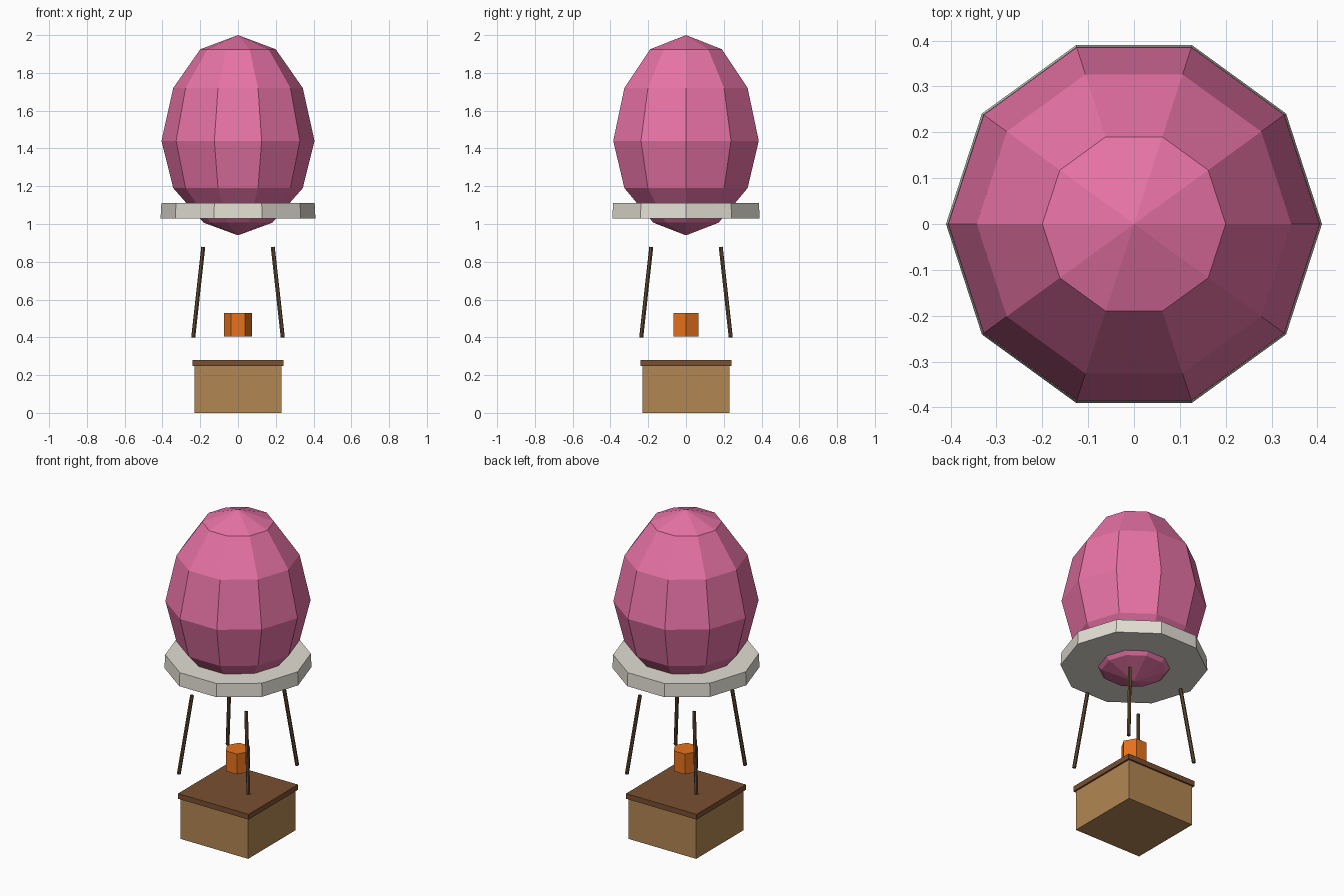
import bpy, bmesh
from math import pi, sin, cos, radians
from mathutils import Vector, Matrix

if "Cube" in bpy.data.objects:
    bpy.data.objects.remove(bpy.data.objects["Cube"])


def material(name, rgb):
    m = bpy.data.materials.new(name)
    m.diffuse_color = (*rgb, 1)
    m.use_nodes = True
    m.node_tree.nodes["Principled BSDF"].inputs["Base Color"].default_value = m.diffuse_color
    return m


pink = material("pink_fabric", (0.80, 0.17, 0.38))
cream = material("cream_band", (0.76, 0.73, 0.65))
rope = material("rope_brown", (0.11, 0.065, 0.03))
orange = material("burner_orange", (0.80, 0.17, 0.012))
wicker = material("wicker", (0.45, 0.24, 0.085))
trim = material("dark_wicker", (0.19, 0.08, 0.03))


def finish(name, bm, mat):
    bmesh.ops.recalc_face_normals(bm, faces=bm.faces)
    me = bpy.data.meshes.new(name)
    bm.to_mesh(me)
    bm.free()
    me.materials.append(mat)
    ob = bpy.data.objects.new(name, me)
    bpy.context.collection.objects.link(ob)
    return ob


def prism(name, a, b, r1, r2, sides, turn, mat):
    """Flat-sided cylinder from point a to point b."""
    a, b = Vector(a), Vector(b)
    d = b - a
    bm = bmesh.new()
    bmesh.ops.create_cone(bm, cap_ends=True, segments=sides, radius1=r1,
                          radius2=r2, depth=d.length)
    spin = Matrix.Rotation(turn, 4, 'Z')
    tilt = d.to_track_quat('Z', 'Y').to_matrix().to_4x4() if d.xy.length > 1e-6 else Matrix()
    bm.transform(Matrix.Translation((a + b) / 2) @ tilt @ spin)
    return finish(name, bm, mat)


def box(name, half, z0, z1, mat):
    bm = bmesh.new()
    bmesh.ops.create_cube(bm, size=1)
    bm.transform(Matrix.Translation((0, 0, (z0 + z1) / 2))
                 @ Matrix.Diagonal((2 * half, 2 * half, z1 - z0, 1)))
    return finish(name, bm, mat)


# Balloon envelope: ten-sided lathe, closed to a point at each end
profile = [(0.20, 1.925), (0.343, 1.72), (0.405, 1.44), (0.343, 1.19), (0.182, 1.007)]
N = 10
bm = bmesh.new()
rings = [[bm.verts.new((r * cos(2 * pi * i / N), r * sin(2 * pi * i / N), z))
          for i in range(N)] for r, z in profile]
top, bottom = bm.verts.new((0, 0, 2.0)), bm.verts.new((0, 0, 0.94))
for i in range(N):
    j = (i + 1) % N
    bm.faces.new((top, rings[0][i], rings[0][j]))
    bm.faces.new((bottom, rings[-1][j], rings[-1][i]))
    for u, l in zip(rings, rings[1:]):
        bm.faces.new((u[i], l[i], l[j], u[j]))
finish("envelope", bm, pink)

# Band around the lower envelope
prism("envelope_band", (0, 0, 1.028), (0, 0, 1.11), 0.41, 0.406, 10, radians(90), cream)

# Four ropes leaning inward from the basket corners
for sx, side in ((-1, "left"), (1, "right")):
    for sy, end in ((-1, "front"), (1, "back")):
        prism(f"rope_{end}_{side}", (sx * 0.237, sy * 0.237, 0.40),
              (sx * 0.184, sy * 0.184, 0.878), 0.011, 0.011, 6, 0, rope)

# Burner
prism("burner", (0, 0, 0.405), (0, 0, 0.53), 0.075, 0.075, 6, radians(90), orange)

# Basket and its rim
box("basket", 0.23, 0, 0.25, wicker)
box("basket_rim", 0.24, 0.248, 0.28, trim)
